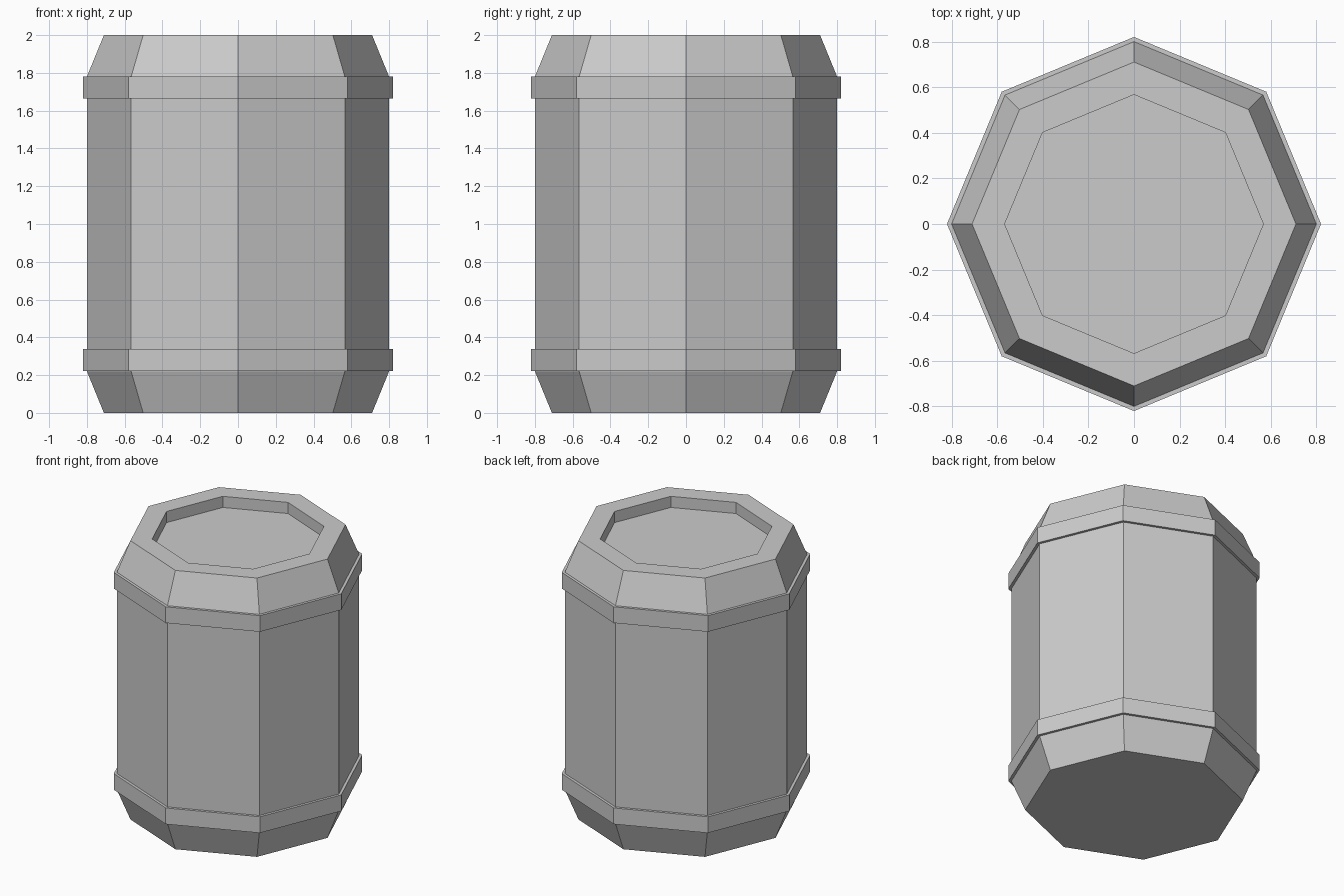
import bpy, bmesh
from math import cos, sin, tau

if "Cube" in bpy.data.objects:
    bpy.data.objects.remove(bpy.data.objects["Cube"])

SIDES = 8


def lathe(name, profile, closed=False):
    """Sweep (radius, z) points around z in flat facets; open profiles get end caps."""
    bm = bmesh.new()
    rings = [[bm.verts.new((r * cos(tau * i / SIDES), r * sin(tau * i / SIDES), z))
              for i in range(SIDES)] for r, z in profile]
    pairs = list(zip(rings, rings[1:]))
    if closed:
        pairs.append((rings[-1], rings[0]))
    else:
        bm.faces.new(rings[0][::-1])
        bm.faces.new(rings[-1])
    for low, high in pairs:
        for i in range(SIDES):
            j = (i + 1) % SIDES
            bm.faces.new((low[i], low[j], high[j], high[i]))
    bmesh.ops.recalc_face_normals(bm, faces=bm.faces)
    mesh = bpy.data.meshes.new(name)
    bm.to_mesh(mesh)
    bm.free()
    obj = bpy.data.objects.new(name, mesh)
    bpy.context.collection.objects.link(obj)
    return obj


# Barrel with tapered ends and a recessed lid
lathe("barrel_body", [(0.71, 0), (0.80, 0.22), (0.80, 1.78), (0.71, 2.0),
                      (0.567, 2.0), (0.567, 1.92)])

# Raised hoops at the top and bottom of the straight wall
for name, z0, z1 in (("lower_hoop", 0.222, 0.338), ("upper_hoop", 1.665, 1.781)):
    lathe(name, [(0.79, z0), (0.82, z0), (0.82, z1), (0.79, z1)], closed=True)
